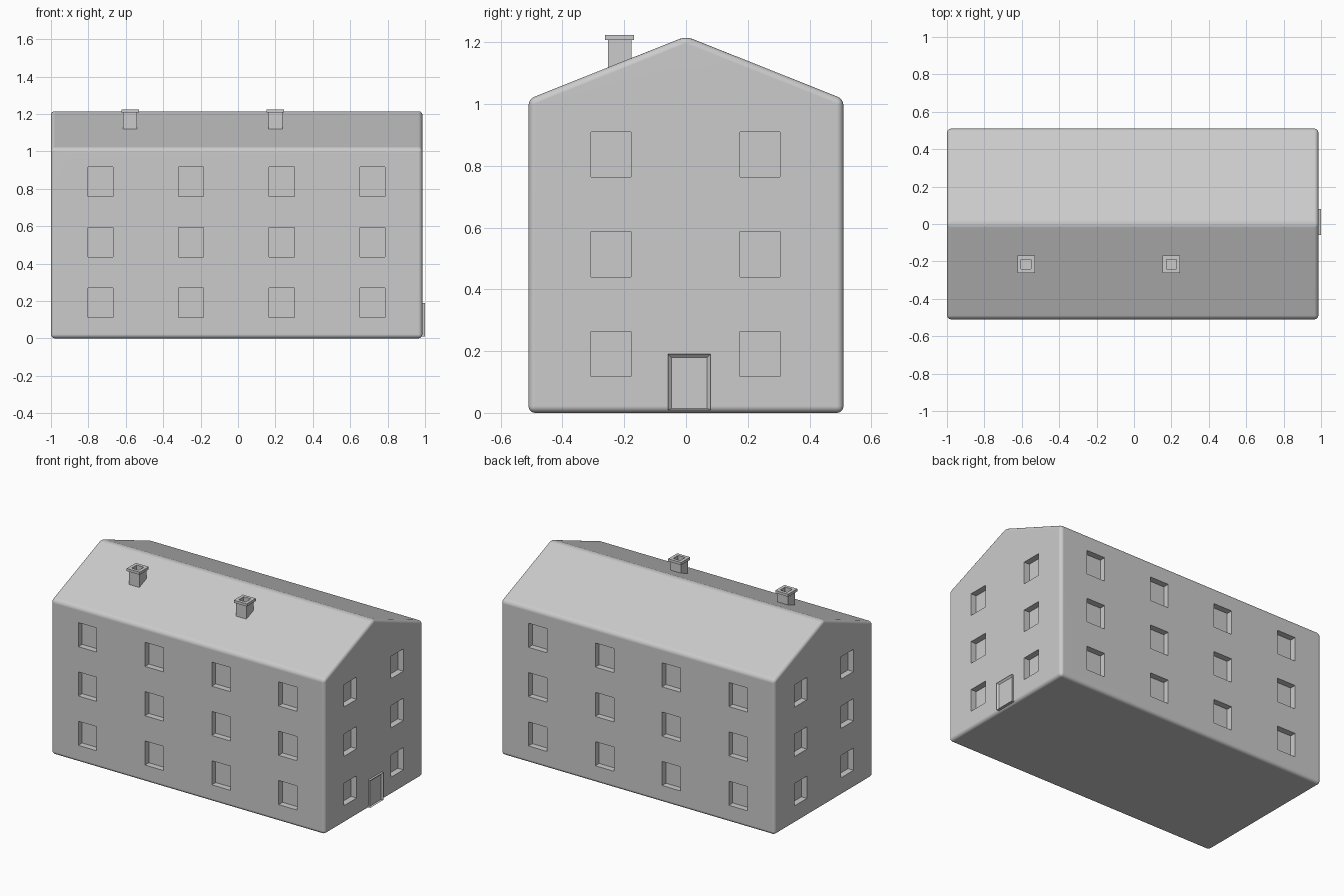
import bpy, bmesh
from mathutils import Matrix, Vector

if "Cube" in bpy.data.objects:
    bpy.data.objects.remove(bpy.data.objects["Cube"])

X0, X1, HALF = -1.0, 0.986, 0.51       # wall planes
EAVE, RIDGE, DEPTH = 1.016, 1.219, 0.04


def finish(bm, name):
    bmesh.ops.recalc_face_normals(bm, faces=bm.faces)
    mesh = bpy.data.meshes.new(name)
    bm.to_mesh(mesh)
    bm.free()
    obj = bpy.data.objects.new(name, mesh)
    bpy.context.collection.objects.link(obj)
    return obj


def add_box(bm, lo, hi):
    lo, hi = Vector(lo), Vector(hi)
    m = Matrix.Translation((lo + hi) / 2) @ Matrix.Diagonal((*(hi - lo), 1))
    bmesh.ops.create_cube(bm, size=1, matrix=m)


def extrude_profile(bm, points, offset):
    face = bm.faces.new([bm.verts.new(p) for p in points])
    ext = bmesh.ops.extrude_face_region(bm, geom=[face])
    verts = [g for g in ext["geom"] if isinstance(g, bmesh.types.BMVert)]
    bmesh.ops.translate(bm, verts=verts, vec=offset)


# gabled body with rounded edges
bm = bmesh.new()
gable = [(-HALF, 0), (HALF, 0), (HALF, EAVE), (0, RIDGE), (-HALF, EAVE)]
extrude_profile(bm, [(X0, y, z) for y, z in gable], (X1 - X0, 0, 0))
bmesh.ops.bevel(bm, geom=bm.edges[:], offset=0.022, segments=4,
                profile=0.5, affect='EDGES')
body = finish(bm, "house_body")

# window recess cutters on all four walls
bm = bmesh.new()
for row in range(3):
    z = 0.19 + row * 0.3235
    for col in range(4):
        x = -0.735 + col * 0.4845
        for s in (-1, 1):
            ys = sorted((s * (HALF - DEPTH), s * (HALF + 0.1)))
            add_box(bm, (x - 0.067, ys[0], z - 0.079), (x + 0.067, ys[1], z + 0.079))
    for y in (-0.243, 0.24):
        for xa, xb in ((X0 - 0.1, X0 + DEPTH), (X1 - DEPTH, X1 + 0.1)):
            add_box(bm, (xa, y - 0.065, z - 0.073), (xb, y + 0.065, z + 0.073))
cutter = finish(bm, "window_cutter")
cutter.hide_render = True

mod = body.modifiers.new("windows", 'BOOLEAN')
mod.operation, mod.solver, mod.object = 'DIFFERENCE', 'EXACT', cutter
bpy.context.view_layer.objects.active = body
body.select_set(True)
bpy.ops.object.modifier_apply(modifier="windows")
bpy.data.objects.remove(cutter)
bpy.ops.object.shade_smooth_by_angle(angle=0.6)
weighted = body.modifiers.new("flat_walls", 'WEIGHTED_NORMAL')
weighted.keep_sharp = True

# door: frame with a recessed panel
bm = bmesh.new()
add_box(bm, (X1 - 0.02, -0.058, 0.01), (1.0, 0.08, 0.19))
bm.faces.ensure_lookup_table()
front = max(bm.faces, key=lambda f: f.calc_center_median().x)
bmesh.ops.inset_region(bm, faces=[front], thickness=0.016)
for v in front.verts:
    v.co.x -= 0.01
    if v.co.z < 0.1:
        v.co.z = 0.015
finish(bm, "door")

# chimneys: shaft, overhanging cap and open flue
for i, x in enumerate((-0.577, 0.2)):
    bm = bmesh.new()
    rings = []
    for r, z in ((0.038, 1.08), (0.038, 1.207), (0.047, 1.207),
                 (0.047, 1.224), (0.026, 1.224), (0.026, 1.18)):
        rings.append([bm.verts.new((x + a * r, -0.215 + b * r, z))
                      for a, b in ((-1, -1), (1, -1), (1, 1), (-1, 1))])
    for low, high in zip(rings, rings[1:]):
        for k in range(4):
            n = (k + 1) % 4
            bm.faces.new((low[k], low[n], high[n], high[k]))
    bm.faces.new(rings[0])
    bm.faces.new(rings[-1])
    finish(bm, f"chimney_{i + 1}")
